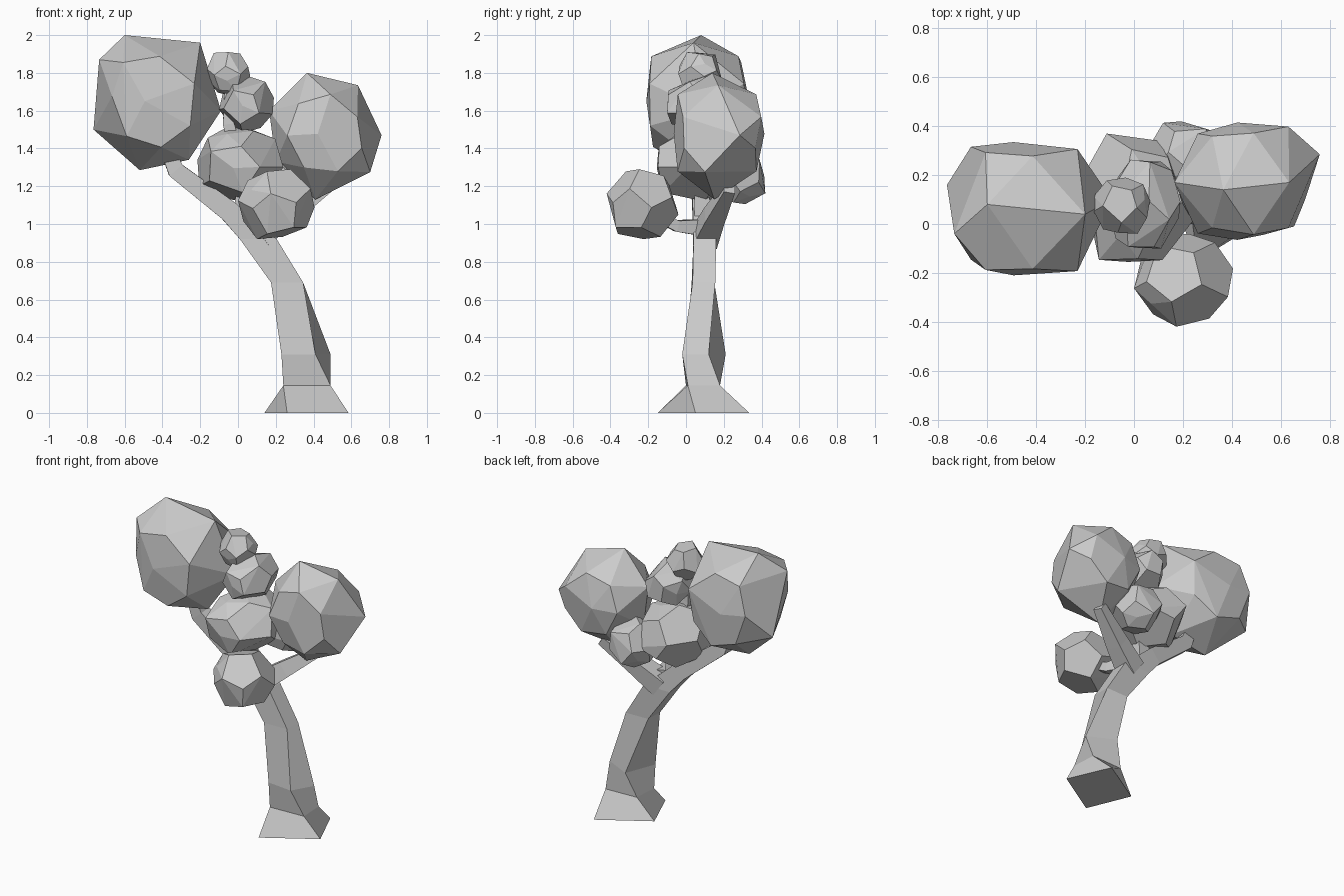
import bpy, bmesh, random
from math import radians
from mathutils import Vector, Matrix

if "Cube" in bpy.data.objects:
    bpy.data.objects.remove(bpy.data.objects["Cube"])

random.seed(4)


def add_object(name, bm):
    bmesh.ops.recalc_face_normals(bm, faces=bm.faces[:])
    mesh = bpy.data.meshes.new(name)
    bm.to_mesh(mesh)
    bm.free()
    obj = bpy.data.objects.new(name, mesh)
    bpy.context.collection.objects.link(obj)
    return obj


def loft(name, rings):
    """Skin four-cornered rings and cap both ends."""
    bm = bmesh.new()
    loops = [[bm.verts.new(p) for p in r] for r in rings]
    for a, b in zip(loops, loops[1:]):
        for i in range(4):
            j = (i + 1) % 4
            bm.faces.new((a[i], a[j], b[j], b[i]))
    bm.faces.new(loops[0][::-1])
    bm.faces.new(loops[-1])
    return add_object(name, bm)


def limb_rings(points):
    """Square rings across a path of (x, y, z, half width)."""
    ps = [Vector(p[:3]) for p in points]
    rings = []
    for i, p in enumerate(ps):
        d = (ps[min(i + 1, len(ps) - 1)] - ps[max(i - 1, 0)]).normalized()
        ref = Vector((0, 1, 0)) if abs(d.y) < 0.8 else Vector((1, 0, 0))
        side = ref.cross(d).normalized()
        back = d.cross(side)
        h = points[i][3]
        rings.append([p + (side * u + back * v) * h
                      for u, v in ((-1, -1), (1, -1), (1, 1), (-1, 1))])
    return rings


def hull(name, points, flatten):
    """Convex faceted solid; nearly flat neighbours merge into one face."""
    bm = bmesh.new()
    for p in points:
        bm.verts.new(p)
    bmesh.ops.convex_hull(bm, input=bm.verts[:])
    loose = [v for v in bm.verts if not v.link_faces]
    bmesh.ops.delete(bm, geom=loose, context='VERTS')
    bmesh.ops.dissolve_limit(bm, angle_limit=radians(flatten),
                             verts=bm.verts[:], edges=bm.edges[:])
    return add_object(name, bm)


def foliage(name, lo, hi, spin, tilt=0):
    """Small clump: an uneven dodecahedron with raised face centres, fitted to bounds."""
    ico = bmesh.new()
    bmesh.ops.create_icosphere(ico, subdivisions=1, radius=1)
    tips = [v.co.copy() for v in ico.verts]
    corners = [f.calc_center_median().normalized() for f in ico.faces]
    ico.free()
    turn = Matrix.Rotation(radians(spin), 3, 'Y') @ Matrix.Rotation(radians(90 + tilt), 3, 'X')
    pts = [turn @ (p * random.uniform(0.80, 0.90)) for p in tips]
    pts += [turn @ (p + Vector([random.uniform(-0.07, 0.07) for _ in range(3)])) for p in corners]
    mins = [min(p[k] for p in pts) for k in range(3)]
    maxs = [max(p[k] for p in pts) for k in range(3)]
    hull(name, [[lo[k] + (p[k] - mins[k]) / (maxs[k] - mins[k]) * (hi[k] - lo[k])
                 for k in range(3)] for p in pts], 12)


def outline_foliage(name, outline, front, back):
    """Big clump: front outline, smaller rings before and behind it, and two end tips."""
    pts = [Vector(p) for p in outline]
    centre = sum(pts, Vector()) / len(pts)
    mids = [(a + b) / 2 for a, b in zip(pts, pts[1:] + pts[:1])]
    for y in (front, back):
        for m in mids[::2] + mids[1::2]:
            q = centre + (m - centre) * 0.72
            q.y = y + (centre.y - y) * random.uniform(0.05, 0.25)
            pts.append(q)
        pts.append(Vector((centre.x - 0.04, y, centre.z)))
    hull(name, pts, 7)


# Trunk: twisted flared foot, bending up into the left branch
trunk = [[(x, y, z) for x, y in ring] for z, ring in (
    (0.00, ((0.26, -0.15), (0.585, 0.05), (0.46, 0.335), (0.14, 0.14))),
    (0.145, ((0.24, 0.00), (0.49, 0.01), (0.48, 0.18), (0.25, 0.17))),
    (0.31, ((0.23, 0.00), (0.41, -0.02), (0.49, 0.12), (0.31, 0.21))),
    (0.69, ((0.175, 0.03), (0.345, 0.035), (0.345, 0.155), (0.18, 0.15))),
    (0.92, ((0.01, 0.04), (0.205, 0.04), (0.205, 0.16), (0.01, 0.16))))]
left_limb = limb_rings([(-0.05, 0.09, 1.07, 0.055), (-0.33, 0.07, 1.285, 0.045),
                        (-0.42, 0.06, 1.5, 0.03)])
loft("trunk_and_left_branch", trunk + left_limb)

# Side branches
branches = {
    "right_branch": [(0.11, 0.10, 0.93, 0.065), (0.26, 0.15, 1.04, 0.052),
                     (0.47, 0.23, 1.19, 0.03)],
    "front_branch": [(0.10, 0.10, 0.98, 0.045), (0.16, -0.05, 0.99, 0.03),
                     (0.20, -0.20, 1.06, 0.02)],
    "middle_branch": [(0.02, 0.09, 1.02, 0.045), (0.03, 0.08, 1.25, 0.035),
                      (-0.05, 0.06, 1.53, 0.03), (-0.05, 0.06, 1.75, 0.02)],
}
for name, path in branches.items():
    loft(name, limb_rings(path))

# Two large clumps
outline_foliage("left_foliage", (
    (-0.60, 0.08, 2.00), (-0.20, 0.04, 1.96), (-0.09, 0.10, 1.60), (-0.26, 0.05, 1.34),
    (-0.52, 0.06, 1.285), (-0.765, 0.16, 1.50), (-0.735, -0.04, 1.87)), -0.21, 0.335)
outline_foliage("right_foliage", (
    (0.365, 0.14, 1.80), (0.635, 0.17, 1.735), (0.76, 0.285, 1.47), (0.70, 0.10, 1.275),
    (0.41, 0.15, 1.13), (0.20, 0.17, 1.33), (0.165, 0.17, 1.60)), -0.065, 0.415)

# Small clumps: low corner, high corner, spin about y, tilt
clumps = {
    "centre_foliage": ((-0.215, -0.155, 1.12), (0.24, 0.37, 1.52), 40, 12),
    "front_foliage": ((0.0, -0.42, 0.92), (0.405, -0.04, 1.29), 5, 15),
    "upper_foliage": ((-0.10, -0.10, 1.48), (0.19, 0.265, 1.78), 60, 10),
    "top_foliage": ((-0.165, -0.04, 1.68), (0.065, 0.19, 1.91), 15, 20),
    "back_foliage": ((0.06, 0.12, 1.105), (0.36, 0.42, 1.41), 30, 8),
}
for name, args in clumps.items():
    foliage(name, *args)
